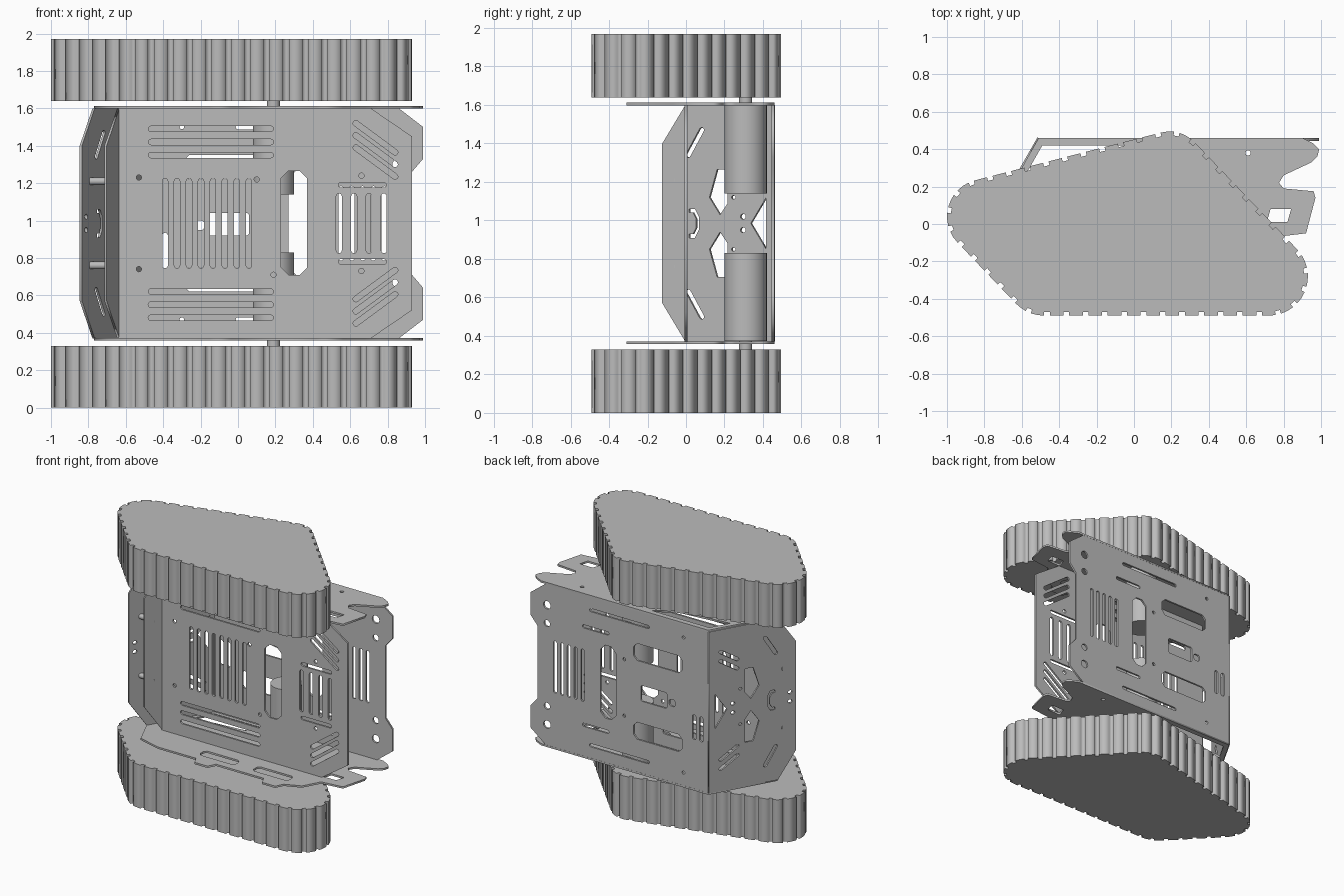
import bpy, bmesh
from math import pi, cos, sin, atan2
from mathutils import Vector, Matrix
from mathutils.geometry import convex_hull_2d

cube = bpy.data.objects.get("Cube")
if cube:
    bpy.data.objects.remove(cube)

gray = bpy.data.materials.new("plain gray")
gray.use_nodes = True
gray.diffuse_color = (0.5, 0.5, 0.5, 1)
gray.node_tree.nodes["Principled BSDF"].inputs["Base Color"].default_value = (0.5, 0.5, 0.5, 1)

MID = 0.985   # height of the mirror plane
T = 0.014     # sheet thickness
X, Y, Z = Vector((1, 0, 0)), Vector((0, 1, 0)), Vector((0, 0, 1))


def add(name, bm):
    bmesh.ops.recalc_face_normals(bm, faces=bm.faces)
    mesh = bpy.data.meshes.new(name)
    bm.to_mesh(mesh)
    bm.free()
    mesh.materials.append(gray)
    ob = bpy.data.objects.new(name, mesh)
    bpy.context.collection.objects.link(ob)
    return ob


def plate(name, outline, holes, origin, u, v, thick=T):
    """Flat sheet with holes, drawn in the (u, v) plane."""
    cu = bpy.data.curves.new(name, 'CURVE')
    cu.dimensions, cu.fill_mode, cu.extrude = '2D', 'BOTH', thick / 2
    for loop in [outline] + holes:
        sp = cu.splines.new('POLY')
        sp.points.add(len(loop) - 1)
        for p, c in zip(sp.points, loop):
            p.co = (c[0], c[1], 0, 1)
        sp.use_cyclic_u = True
    tmp = bpy.data.objects.new(name + "_curve", cu)
    bpy.context.collection.objects.link(tmp)
    dg = bpy.context.evaluated_depsgraph_get()
    mesh = bpy.data.meshes.new_from_object(tmp.evaluated_get(dg))
    bpy.data.objects.remove(tmp)
    n = u.cross(v).normalized()
    m = Matrix((u, v, n)).transposed().to_4x4()
    m.translation = origin
    mesh.transform(m)
    bm = bmesh.new()
    bm.from_mesh(mesh)
    bpy.data.meshes.remove(mesh)
    bmesh.ops.remove_doubles(bm, verts=bm.verts, dist=1e-5)
    return add(name, bm)


def rod(name, a, b, r):
    a, b = Vector(a), Vector(b)
    bm = bmesh.new()
    m = Matrix.Translation((a + b) / 2) @ (b - a).to_track_quat('Z', 'Y').to_matrix().to_4x4()
    bmesh.ops.create_cone(bm, cap_ends=True, segments=40, radius1=r, radius2=r,
                          depth=(b - a).length, matrix=m)
    ob = add(name, bm)
    bpy.context.view_layer.objects.active = ob
    ob.select_set(True)
    bpy.ops.object.shade_smooth_by_angle()
    ob.select_set(False)


# Hole shapes
def circle(x, y, r, n=16):
    return [(x + r * cos(2 * pi * i / n), y + r * sin(2 * pi * i / n)) for i in range(n)]


def slot(x0, y0, x1, y1, w):
    a = atan2(y1 - y0, x1 - x0)
    arc = [a - pi / 2 + pi * i / 6 for i in range(7)]
    return ([(x1 + w / 2 * cos(t), y1 + w / 2 * sin(t)) for t in arc] +
            [(x0 - w / 2 * cos(t), y0 - w / 2 * sin(t)) for t in arc])


def box(x0, y0, x1, y1, c):
    return [(x0 + c, y0), (x1 - c, y0), (x1, y0 + c), (x1, y1 - c),
            (x1 - c, y1), (x0 + c, y1), (x0, y1 - c), (x0, y0 + c)]


def flip(loop):
    return [(a, 2 * MID - b) for a, b in reversed(loop)]


def both(loops):
    return loops + [flip(l) for l in loops]


# Tracks: rounded hull of four wheels with evenly spaced notches
wheels = [(-0.8, 0.04, 0.2), (0.19, 0.31, 0.185), (0.72, -0.28, 0.21), (-0.48, -0.28, 0.21)]
cloud = [p for w in wheels for p in circle(*w, 64)]
hull = [Vector(cloud[i]) for i in convex_hull_2d(cloud)]
if sum(a.cross(b) for a, b in zip(hull, hull[1:] + hull[:1])) < 0:
    hull.reverse()
edges = list(zip(hull, hull[1:] + hull[:1]))
length = sum((b - a).length for a, b in edges)


def at(s, depth):
    s %= length
    for a, b in edges:
        d = b - a
        if s <= d.length:
            d.normalize()
            return a + d * s + Vector((-d.y, d.x)) * depth
        s -= d.length
    return hull[0]


count = 46
pitch = length / count
belt = []
for i in range(count):
    s = i * pitch
    belt += [at(s, 0), at(s, 0.02), at(s + 0.03, 0.02), at(s + 0.03, 0), at(s + 0.065, 0)]
for side, z in (("left", 0.165), ("right", 1.805)):
    plate(side + "_track", belt, [], Z * z, X, Y, 0.33)

# Side plates
side_outline = [(-0.51, 0.46), (-0.77, 0), (-0.68, -0.2), (-0.5, -0.25), (-0.18, -0.25),
                (-0.15, -0.31), (-0.04, -0.31), (-0.01, -0.25), (0.39, -0.25), (0.42, -0.31),
                (0.53, -0.31), (0.56, -0.25), (0.68, -0.2), (0.75, -0.07), (0.92, -0.05),
                (0.97, 0.14), (0.96, 0.175), (0.8, 0.19), (0.775, 0.22), (0.8, 0.26),
                (0.95, 0.33), (0.98, 0.36), (0.99, 0.4), (0.96, 0.43), (0.9, 0.46)]
side_holes = [[(-0.57, 0.28), (-0.49, 0.42), (0, 0.42), (-0.15, 0.32)],
              [(0.71, 0.01), (0.82, 0.01), (0.84, 0.08), (0.73, 0.08)],
              box(-0.2, -0.19, 0.1, -0.11, 0.02), box(0.25, -0.19, 0.55, -0.11, 0.02),
              circle(0.61, 0.38, 0.014)]
for side, z in (("left", 0.365), ("right", 1.605)):
    plate(side + "_side_plate", side_outline, side_holes, Z * z, X, Y)

# Front plate with grilles
front_half = [(0.93, MID), (0.93, 1.45), (0.71, 1.6), (-0.64, 1.6)]
front_outline = front_half + flip(front_half)[:-1]
front_holes = both([slot(-0.465, z, 0.175, z, 0.03) for z in (1.35, 1.42, 1.49)] +
                   [slot(0.63, z, 0.84, z - 0.155, 0.03) for z in (1.39, 1.455, 1.52)] +
                   [slot(0.55, 1.19, 0.78, 1.19, 0.028),
                    circle(-0.53, 1.23, 0.014), circle(0.66, 1.24, 0.014)])
front_holes += [slot(-0.39 + 0.064 * i, 0.76, -0.39 + 0.064 * i, 1.21, 0.03) for i in range(8)]
front_holes += [slot(0.54 + 0.08 * i, 0.84, 0.54 + 0.08 * i, 1.13, 0.03) for i in range(4)]
front_holes += [box(0.23, 0.71, 0.37, 1.265, 0.04), circle(0.1, 1.22, 0.014), circle(0.19, 0.71, 0.014)]
plate("front_plate", front_outline, front_holes, Vector((0, 0, 0)), X, Z)

# Back plate
back_half = [(0.93, MID), (0.93, 1.26), (0.99, 1.33), (0.99, 1.5), (0.86, 1.6), (-0.51, 1.6)]
back_outline = back_half + flip(back_half)[:-1]
back_holes = both([slot(0, 1.5, 0.48, 1.5, 0.025), slot(0.34, 1.36, 0.54, 1.36, 0.025),
                   box(-0.29, 1.22, 0.12, 1.35, 0.03), circle(0.85, 1.3, 0.025),
                   circle(0.85, 1.44, 0.03), circle(-0.3, 1.5, 0.012), circle(0.2, 1.2, 0.012)])
back_holes += [slot(0.55 + 0.058 * i, 0.8, 0.55 + 0.058 * i, 1.17, 0.028) for i in range(5)]
back_holes += [box(0.27, 0.71, 0.4, 1.265, 0.04), box(-0.16, 0.92, 0.06, 1.04, 0.01),
               box(-0.23, 0.95, -0.18, 1.0, 0.01),
               slot(-0.45, 0.76, -0.45, 0.92, 0.03), slot(-0.39, 0.76, -0.39, 0.92, 0.03)]
plate("back_plate", back_outline, back_holes, Y * 0.452, X, Z)

# Sloped nose plate, drawn in (y, z) and leaned over
lean = Vector((0.33 / 0.58, 1, 0))
nose_half = [(-0.12, 1.4), (0, 1.6), (0.46, 1.6)]
nose_outline = nose_half + flip(nose_half)
nose_holes = both([slot(0.015, 1.34, 0.085, 1.47, 0.025),
                   [(0.125, 1.12), (0.165, 1.265), (0.22, 1.265), (0.22, 1.09), (0.18, 1.03)],
                   slot(0.27, 1.28, 0.38, 1.36, 0.025), slot(0.27, 1.35, 0.38, 1.43, 0.025),
                   circle(0.3, 1.02, 0.014), circle(0.25, 1.12, 0.01), circle(-0.08, 1.02, 0.014)])
nose_holes += [[(0.34, MID), (0.42, 0.85), (0.42, 1.12)],
               [(0.02, 0.91), (0.05, 0.91), (0.07, 0.95), (0.07, 1.02), (0.05, 1.06),
                (0.02, 1.06), (0.02, 1.04), (0.04, 1.04), (0.055, 1.01), (0.055, 0.96),
                (0.04, 0.93), (0.02, 0.93)]]
plate("nose_plate", nose_outline, nose_holes, X * -0.772, lean, Z)

# Bent flange of the front plate
flange_half = [(-0.12, 1.4), (0, 1.6)]
plate("front_flange", flange_half + flip(flange_half), [], X * -0.64, lean, Z)

# Motors, shafts and standoffs
for side, k in (("left", -1), ("right", 1)):
    rod(side + "_motor", (0.19, 0.31, MID + k * 0.155), (0.19, 0.31, MID + k * 0.612), 0.11)
    rod(side + "_shaft", (0.19, 0.31, MID + k * 0.6), (0.19, 0.31, MID + k * 0.67), 0.034)
    rod(side + "_standoff", (-0.795, -0.04, MID + k * 0.225), (-0.665, -0.04, MID + k * 0.225), 0.02)
